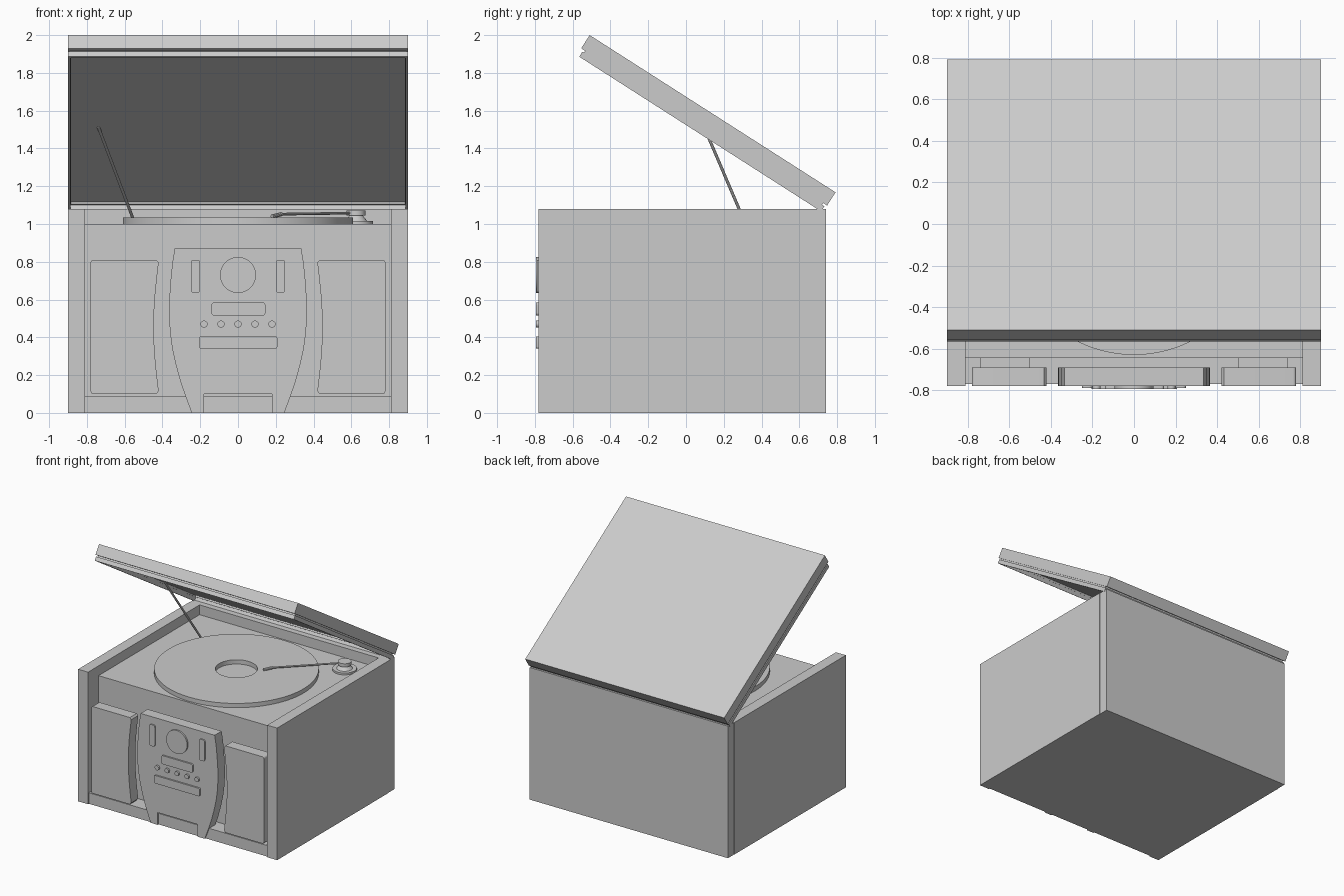
import bpy, bmesh
from math import sin, cos, pi, radians
from mathutils import Matrix, Vector

if "Cube" in bpy.data.objects:
    bpy.data.objects.remove(bpy.data.objects["Cube"])


def finish(name, bm, matrix=None, smooth=False):
    bmesh.ops.recalc_face_normals(bm, faces=bm.faces)
    me = bpy.data.meshes.new(name)
    bm.to_mesh(me)
    bm.free()
    ob = bpy.data.objects.new(name, me)
    bpy.context.collection.objects.link(ob)
    if matrix:
        me.transform(matrix)
    if smooth:
        bpy.ops.object.select_all(action='DESELECT')
        bpy.context.view_layer.objects.active = ob
        ob.select_set(True)
        bpy.ops.object.shade_smooth_by_angle(angle=radians(35))
    return ob


def boxes(name, spans, matrix=None):
    """One object from boxes given as (x0, x1, y0, y1, z0, z1)."""
    bm = bmesh.new()
    for x0, x1, y0, y1, z0, z1 in spans:
        m = Matrix.Translation(((x0 + x1) / 2, (y0 + y1) / 2, (z0 + z1) / 2))
        m = m @ Matrix.Diagonal((x1 - x0, y1 - y0, z1 - z0, 1))
        bmesh.ops.create_cube(bm, size=1, matrix=m)
    return finish(name, bm, matrix)


def plate(name, pts, y0, y1, smooth=True):
    """Front-facing plate: (x, z) outline extruded from y0 to y1."""
    bm = bmesh.new()
    face = bm.faces.new([bm.verts.new((x, y0, z)) for x, z in pts])
    ext = bmesh.ops.extrude_face_region(bm, geom=[face])
    vs = [v for v in ext['geom'] if isinstance(v, bmesh.types.BMVert)]
    bmesh.ops.translate(bm, verts=vs, vec=(0, y1 - y0, 0))
    return finish(name, bm, None, smooth)


def rounded(x0, x1, z0, z1, r, n=5):
    pts = []
    corners = [(x1 - r, z1 - r), (x0 + r, z1 - r), (x0 + r, z0 + r), (x1 - r, z0 + r)]
    for i, (cx, cz) in enumerate(corners):
        for k in range(n + 1):
            a = (i + k / n) * pi / 2
            pts.append((cx + r * cos(a), cz + r * sin(a)))
    return pts


def circle(cx, cz, r, n):
    return [(cx + r * cos(2 * pi * i / n), cz + r * sin(2 * pi * i / n)) for i in range(n)]


def rod(name, a, b, r, n=10, r2=None):
    a, b = Vector(a), Vector(b)
    d = b - a
    m = Matrix.Translation((a + b) / 2) @ d.to_track_quat('Z', 'Y').to_matrix().to_4x4()
    bm = bmesh.new()
    bmesh.ops.create_cone(bm, cap_ends=True, segments=n, radius1=r,
                          radius2=r if r2 is None else r2, depth=d.length, matrix=m)
    return finish(name, bm, None, True)


# Cabinet
for side, s in (("left", -1), ("right", 1)):
    x0, x1 = sorted((s * 0.81, s * 0.9))
    boxes(side + "_side_panel", [(x0, x1, -0.78, 0.66, 0, 1.08)])
boxes("back_panel", [(-0.897, 0.897, 0.66, 0.74, 0, 1.08)])
boxes("cabinet_core", [(-0.81, 0.81, -0.645, 0.66, 0, 1.0)])
boxes("bottom_rail", [(-0.81, 0.81, -0.77, -0.645, 0, 0.09)])

# Speaker grilles, with the inner edge following the console curve
inner = [(0.42 + 0.026 * sin(pi * i / 12), 0.115 + 0.68 * i / 12) for i in range(13)]
outer = rounded(0.5, 0.78, 0.10, 0.81, 0.015)
grille = inner + [(0.432, 0.81)] + outer[5::-1] + outer[:17:-1] + [(0.432, 0.10)]
for side, s in (("left", -1), ("right", 1)):
    plate(side + "_speaker_grille", [(s * x, z) for x, z in grille], -0.78, -0.69)
    x0, x1 = sorted((s * 0.5, s * 0.74))
    boxes(side + "_speaker_mount", [(x0, x1, -0.69, -0.645, 0.15, 0.75)])

# Control console with a notch at its foot
half = [(0.18, 0.1), (0.18, 0), (0.245, 0), (0.275, 0.08), (0.303, 0.16), (0.328, 0.25),
        (0.348, 0.34), (0.36, 0.43), (0.365, 0.52), (0.363, 0.61), (0.357, 0.70),
        (0.348, 0.79), (0.335, 0.87)]
plate("control_console", half + [(-x, z) for x, z in reversed(half)], -0.78, -0.69)

# Console controls
for side, s in (("left", -1), ("right", 1)):
    x0, x1 = sorted((s * 0.2, s * 0.25))
    plate(side + "_slider", rounded(x0, x1, 0.635, 0.81, 0.015), -0.79, -0.775)
plate("tuning_dial", circle(0, 0.73, 0.095, 40), -0.793, -0.775)
plate("display", rounded(-0.14, 0.145, 0.515, 0.585, 0.015), -0.793, -0.775)
plate("disc_slot", rounded(-0.205, 0.208, 0.34, 0.405, 0.01), -0.793, -0.775)
for i in range(5):
    plate(f"button_{i + 1}", circle(-0.18 + 0.09 * i, 0.47, 0.019, 16), -0.793, -0.775)

# Record ring on the deck
bm = bmesh.new()
profile = [(0.156, 1.0), (0.61, 1.0), (0.61, 1.035), (0.156, 1.035)]
vs = [bm.verts.new((r, 0, z)) for r, z in profile]
es = [bm.edges.new((vs[i], vs[(i + 1) % 4])) for i in range(4)]
bmesh.ops.spin(bm, geom=vs + es, cent=(0, 0, 0), axis=(0, 0, 1), angle=2 * pi, steps=72)
bmesh.ops.remove_doubles(bm, verts=bm.verts, dist=1e-4)
finish("record", bm, Matrix.Translation((0, -0.02, 0)), True)

# Tonearm
px, py = 0.625, 0.485
rod("tonearm_base", (px, py, 1.0), (px, py, 1.015), 0.09, 32)
rod("tonearm_post", (px, py, 1.015), (px, py, 1.045), 0.06, 24, 0.035)
rod("tonearm_cap", (px, py, 1.045), (px, py, 1.072), 0.05, 24)
rod("tonearm", (px, py, 1.058), (0.22, 0.11, 1.052), 0.007)
rod("tonearm_head", (0.23, 0.12, 1.052), (0.18, 0.07, 1.04), 0.011)

# Open lid: solid top, recessed seam and thin-walled rim below
lid = Matrix.Translation((0, -0.51, 2.0)) @ Matrix.Rotation(radians(-32.6), 4, 'X')


def frame(name, x, y0, y1, z0, z1, t):
    boxes(name, [(-x, x, y0, y0 + t, z0, z1), (-x, x, y1 - t, y1, z0, z1),
                 (-x, -x + t, y0 + t, y1 - t, z0, z1),
                 (x - t, x, y0 + t, y1 - t, z0, z1)], lid)


boxes("lid_top", [(-0.9, 0.9, 0, 1.545, -0.083, 0)], lid)
frame("lid_seam", 0.893, 0.025, 1.52, -0.096, -0.083, 0.01)
frame("lid_rim", 0.9, 0.015, 1.535, -0.126, -0.094, 0.014)

# Lid strut
rod("lid_strut", (-0.545, 0.315, 1.0), (-0.74, 0.095, 1.515), 0.008)
